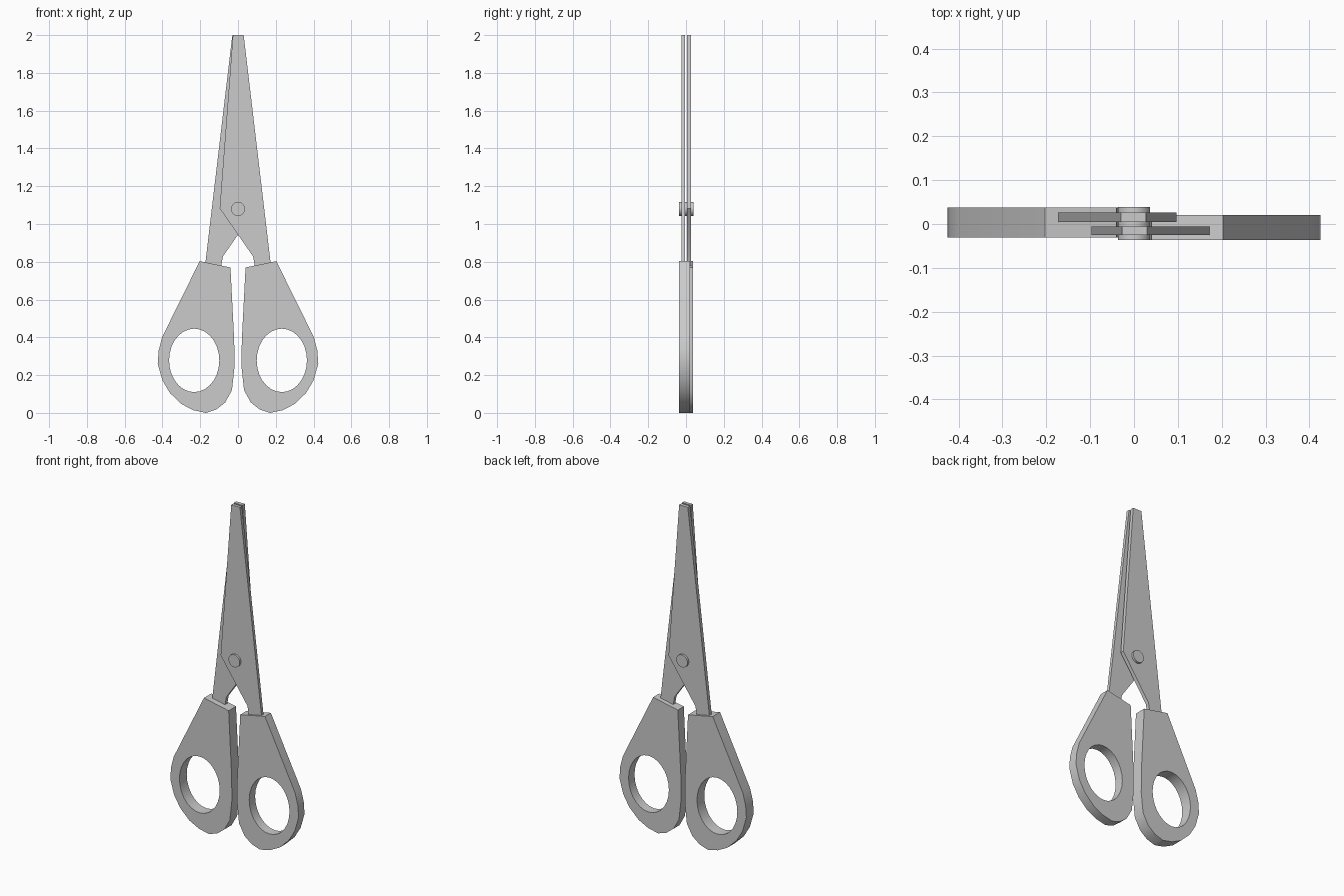
import bpy, bmesh, math
from mathutils import Matrix

if "Cube" in bpy.data.objects:
    bpy.data.objects.remove(bpy.data.objects["Cube"])


def plate(name, loops, y0, y1, side=1):
    """Extrude flat x/z outlines (later loops are holes) from y0 to y1."""
    cu = bpy.data.curves.new(name, 'CURVE')
    cu.dimensions = '2D'
    cu.fill_mode = 'BOTH'
    cu.extrude = (y1 - y0) / 2
    for pts in loops:
        sp = cu.splines.new('POLY')
        sp.points.add(len(pts) - 1)
        for p, (x, z) in zip(sp.points, pts):
            p.co = (x * side, z, 0, 1)
        sp.use_cyclic_u = True
    ob = bpy.data.objects.new(name, cu)
    bpy.context.collection.objects.link(ob)
    bpy.ops.object.select_all(action='DESELECT')
    ob.select_set(True)
    bpy.context.view_layer.objects.active = ob
    bpy.ops.object.convert(target='MESH')
    ob = bpy.context.view_layer.objects.active
    # stand the plate upright, weld the rims, fix the normals
    bm = bmesh.new()
    bm.from_mesh(ob.data)
    bm.transform(Matrix.Translation((0, (y0 + y1) / 2, 0)) @ Matrix.Rotation(math.pi / 2, 4, 'X'))
    bmesh.ops.remove_doubles(bm, verts=bm.verts, dist=1e-5)
    bmesh.ops.recalc_face_normals(bm, faces=bm.faces)
    bm.to_mesh(ob.data)
    bm.free()
    bpy.ops.object.shade_smooth_by_angle(angle=math.radians(30))
    return ob


def ellipse(cx, cz, rx, rz, n):
    return [(cx + rx * math.cos(2 * math.pi * i / n),
             cz + rz * math.sin(2 * math.pi * i / n)) for i in range(n)]


blade = [(-0.027, 2.0), (-0.097, 1.083), (0.08, 0.828), (0.092, 0.76),
         (0.178, 0.76), (0.172, 0.80), (0.03, 2.0)]
handle = [(0.203, 0.803), (0.04, 0.77), (0.02, 0.38), (0.019, 0.24),
          (0.032, 0.12), (0.068, 0.055), (0.115, 0.018), (0.17, 0.0),
          (0.235, 0.014), (0.3, 0.047), (0.36, 0.105), (0.4, 0.172),
          (0.425, 0.26), (0.42, 0.33), (0.402, 0.4)]
hole = ellipse(0.232, 0.278, 0.133, 0.168, 28)

# two mirrored halves, one in front of the other
for label, side, by, hy in (("right", 1, (-0.025, -0.006), (-0.036, 0.020)),
                            ("left", -1, (0.004, 0.026), (-0.031, 0.038))):
    plate(label + "_blade", [blade], *by, side)
    plate(label + "_handle", [handle, hole], *hy, side)

# pivot pin through both blades
plate("pivot_pin", [ellipse(0, 1.08, 0.037, 0.037, 32)], -0.037, 0.039)
